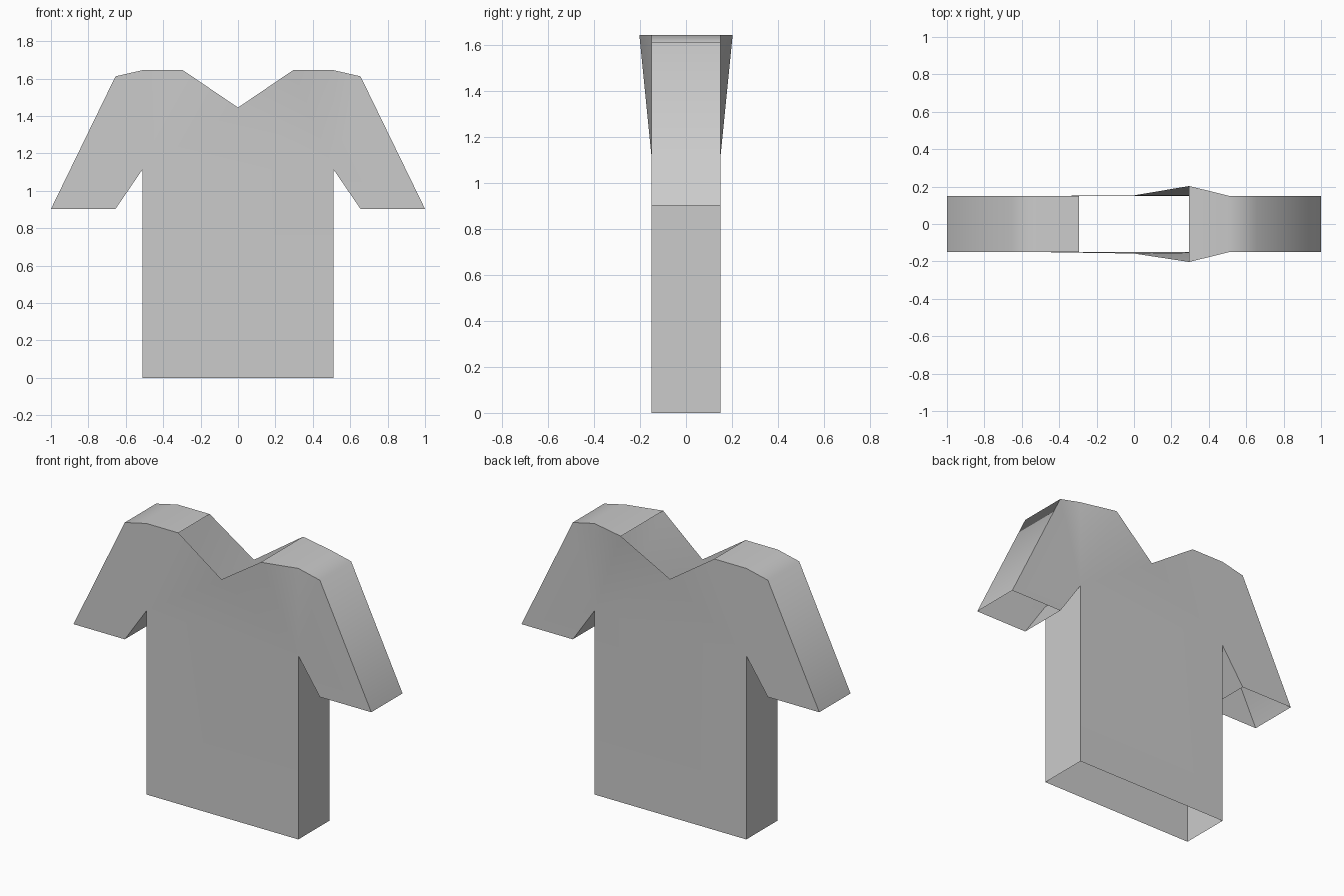
import bpy, bmesh, math

if "Cube" in bpy.data.objects:
    bpy.data.objects.remove(bpy.data.objects["Cube"])

# Half outline of the shirt (x, z); centre points have x = 0
OUTLINE = {
    "hem": (0.51, 0.0), "armpit": (0.51, 1.115), "cuff_in": (0.655, 0.903),
    "cuff_out": (1.0, 0.903), "corner": (0.655, 1.612),
    "shoulder": (0.51, 1.645), "neck": (0.295, 1.645), "vee": (0.0, 1.445),
}
DEPTH = 0.15

bm = bmesh.new()
verts = {}


def depth(name, side, face):
    # the collar flares on the +x side only
    if name == "neck" and side > 0:
        return 0.203
    if name == "vee":
        return 0.158 if face < 0 else 0.153
    return DEPTH


def v(name, side, face):
    x, z = OUTLINE[name]
    key = (name, side if x else 0, face)
    if key not in verts:
        verts[key] = bm.verts.new((x * side, face * depth(name, side, face), z))
    return verts[key]


# Front and back panels
for face in (-1, 1):
    bm.faces.new([v("hem", -1, face), v("hem", 1, face),
                  v("armpit", 1, face), v("armpit", -1, face)])
    bm.faces.new([v("armpit", -1, face), v("armpit", 1, face), v("vee", 1, face)])
    for side in (-1, 1):
        for names in (("armpit", "neck", "vee"),
                      ("armpit", "shoulder", "neck"),
                      ("armpit", "corner", "shoulder"),
                      ("armpit", "cuff_in", "cuff_out", "corner")):
            bm.faces.new([v(n, side, face) for n in names])

# Walls joining the panels; hem, cuffs and neck stay open
for side in (-1, 1):
    for a, b in (("hem", "armpit"), ("armpit", "cuff_in"), ("cuff_out", "corner"),
                 ("corner", "shoulder"), ("shoulder", "neck")):
        bm.faces.new([v(a, side, -1), v(b, side, -1), v(b, side, 1), v(a, side, 1)])

# Point every face outward, checked against the front panel
bmesh.ops.recalc_face_normals(bm, faces=bm.faces)
bm.faces.ensure_lookup_table()
if bm.faces[0].normal.y > 0:
    bmesh.ops.reverse_faces(bm, faces=bm.faces)

mesh = bpy.data.meshes.new("shirt")
bm.to_mesh(mesh)
bm.free()
shirt = bpy.data.objects.new("shirt", mesh)
bpy.context.collection.objects.link(shirt)
bpy.context.view_layer.objects.active = shirt
shirt.select_set(True)
bpy.ops.object.shade_smooth_by_angle(angle=math.radians(60))
